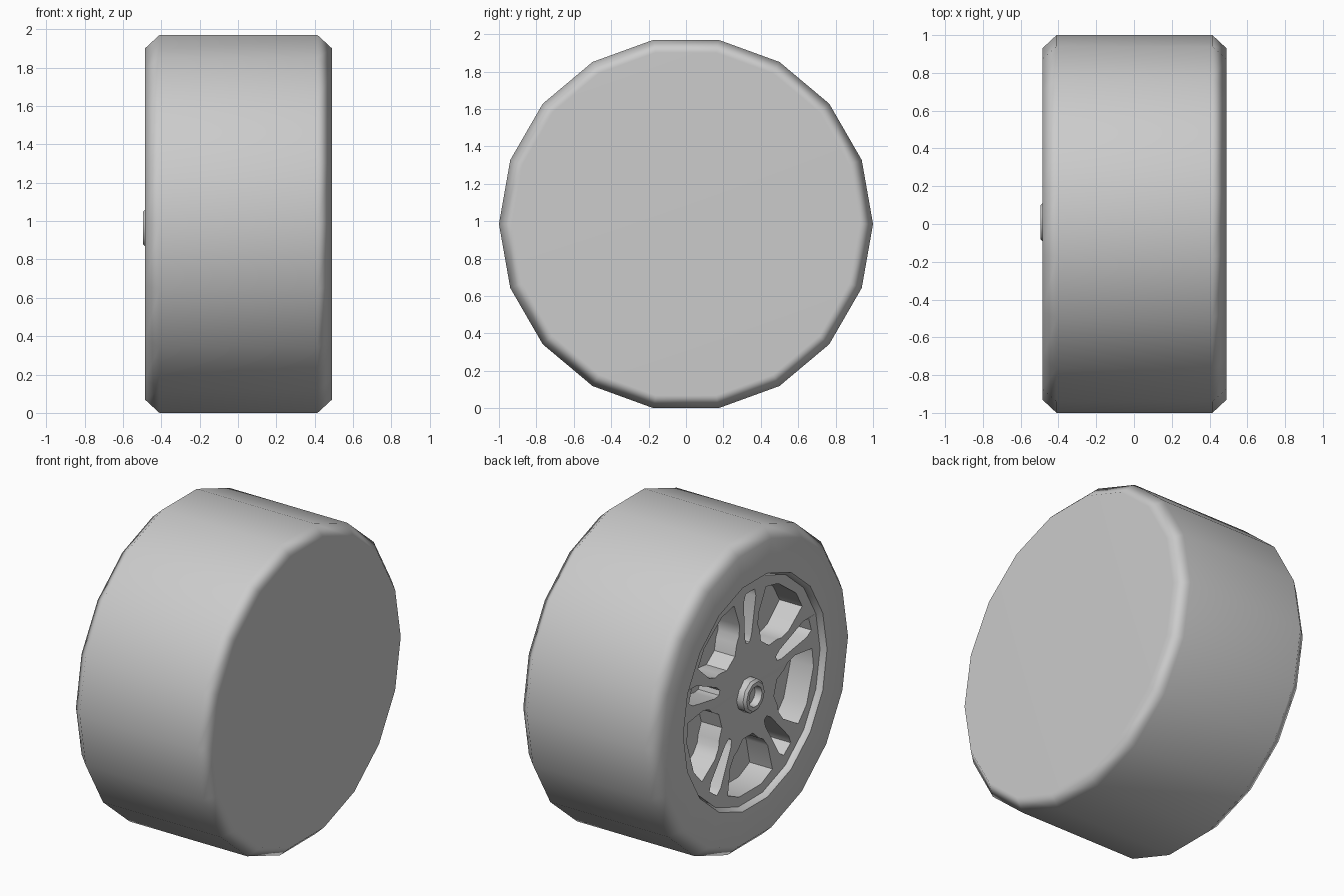
import bpy, bmesh, math
from mathutils import Vector

if "Cube" in bpy.data.objects:
    bpy.data.objects.remove(bpy.data.objects["Cube"])

CZ = 0.985      # axle height
SIDES = 18


def finish(name, mesh, angle):
    obj = bpy.data.objects.new(name, mesh)
    bpy.context.collection.objects.link(obj)
    bpy.ops.object.select_all(action='DESELECT')
    obj.select_set(True)
    bpy.context.view_layer.objects.active = obj
    bpy.ops.object.shade_smooth_by_angle(angle=math.radians(angle))
    mod = obj.modifiers.new("weighted", 'WEIGHTED_NORMAL')
    mod.keep_sharp = True
    return obj


def lathe(name, profile, sides, cy, cz, angle, closed=True):
    """Spin (x, radius) points about the x axis; cap both ends with n-gons."""
    bm = bmesh.new()
    rings = []
    for x, r in profile:
        rings.append([bm.verts.new((x, cy + r * math.cos(t), cz + r * math.sin(t)))
                      for t in (2 * math.pi * i / sides for i in range(sides))])
    for a, b in zip(rings, rings[1:]):
        for i in range(sides):
            j = (i + 1) % sides
            bm.faces.new((a[i], a[j], b[j], b[i]))
    bm.faces.new(rings[0])
    bm.faces.new(rings[-1])
    bmesh.ops.recalc_face_normals(bm, faces=bm.faces)
    mesh = bpy.data.meshes.new(name)
    bm.to_mesh(mesh)
    bm.free()
    return finish(name, mesh, angle)


# Tyre with closed inner side and a recessed well on the outer side
lathe("tyre", [(0.49, 0.93), (0.415, 1.0), (-0.41, 1.0), (-0.485, 0.93),
               (-0.485, 0.72), (-0.455, 0.70), (-0.29, 0.69)], SIDES, 0, CZ, 52)

# Hub with a hollow centre
lathe("hub", [(-0.37, 0.105), (-0.48, 0.105), (-0.495, 0.09), (-0.495, 0.065),
              (-0.45, 0.06)], 10, 0.01, CZ - 0.02, 40)


# Rim outline, large windows and spoke slots as a filled curve
def turn(p, ang):
    c, s = math.cos(ang), math.sin(ang)
    return (p[0] * c - p[1] * s, p[0] * s + p[1] * c)


def mirrored(half):
    return half + [(x, -y) for x, y in reversed(half) if abs(y) > 1e-6]


curve = bpy.data.curves.new("rim_outline", 'CURVE')
curve.dimensions = '2D'
curve.fill_mode = 'BOTH'
curve.extrude = 0.085


def add_loop(points):
    sp = curve.splines.new('POLY')
    sp.points.add(len(points) - 1)
    for q, (x, y) in zip(sp.points, points):
        q.co = (x, y, 0, 1)
    sp.use_cyclic_u = True


add_loop([turn((0.705, 0), 2 * math.pi * i / SIDES) for i in range(SIDES)])

# half window, measured along and away from the neighbouring spoke axis
step = math.radians(72)
half_window = [turn((a, -o), step / 2) for a, o in
               [(0.34, 0.115), (0.38, 0.095), (0.45, 0.095), (0.60, 0.16)]]
half_window = [(0.29, 0.05)] + half_window + [turn((0.64, 0), math.radians(10))]
half_slot = [(0.30, 0.015), (0.34, 0.033), (0.58, 0.06), (0.63, 0.045)]
for k in range(5):
    spoke = math.pi / 2 + k * step
    add_loop([turn(p, spoke + step / 2) for p in mirrored(half_window)])
    add_loop([turn(p, spoke) for p in mirrored(half_slot)])

helper = bpy.data.objects.new("rim_outline", curve)
bpy.context.collection.objects.link(helper)
bpy.context.view_layer.update()
mesh = bpy.data.meshes.new_from_object(
    helper.evaluated_get(bpy.context.evaluated_depsgraph_get()))
bpy.data.objects.remove(helper)

# Stand the rim upright and dish its outer face toward the hub
bm = bmesh.new()
bm.from_mesh(mesh)
bmesh.ops.remove_doubles(bm, verts=bm.verts, dist=1e-5)
for v in bm.verts:
    a, b, c = v.co
    dish = 0.03 * max(0, 1 - math.hypot(a, b) / 0.63) if c < 0 else 0
    v.co = Vector((-0.365 + c + dish, a, CZ + b))
bmesh.ops.recalc_face_normals(bm, faces=bm.faces)
bm.to_mesh(mesh)
bm.free()
finish("rim_spokes", mesh, 35)
